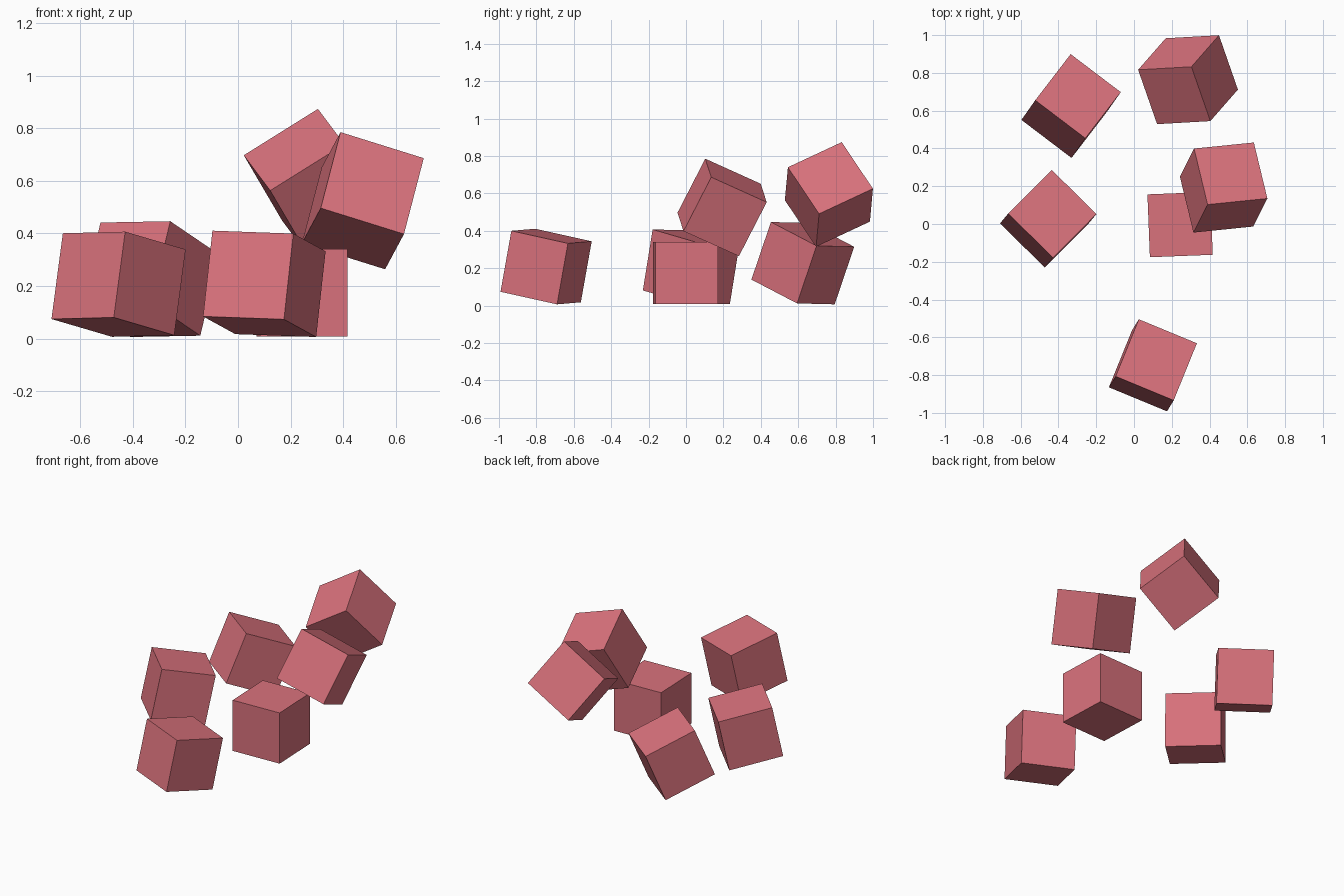
import bpy
from mathutils import Vector, Matrix

if "Cube" in bpy.data.objects:
    bpy.data.objects.remove(bpy.data.objects["Cube"])

SIDE = 0.333

# One flat colour for every block
rose = bpy.data.materials.new("rose_red")
rose.diffuse_color = (0.70, 0.168, 0.203, 1.0)
rose.use_nodes = True
rose.node_tree.nodes["Principled BSDF"].inputs["Base Color"].default_value = rose.diffuse_color


def block(name, centre, edge_a, edge_b):
    """Cube at centre, turned so two of its edges follow the given directions."""
    a = Vector(edge_a).normalized()
    b = Vector(edge_b)
    b = (b - a * b.dot(a)).normalized()
    turn = Matrix((a, b, a.cross(b))).transposed().to_4x4()
    bpy.ops.mesh.primitive_cube_add(size=SIDE)
    ob = bpy.context.object
    ob.name = name
    ob.matrix_world = Matrix.Translation(centre) @ turn
    ob.data.materials.append(rose)


# Tumbled blocks resting near the ground
block("front_block", (0.10, -0.748, 0.2085), (0.307, -0.127, -0.011), (0.121, 0.302, -0.067))
block("left_block", (-0.454, 0.028, 0.207), (0.236, -0.233, 0.006), (0.232, 0.232, -0.068))
block("back_left_block", (-0.333, 0.6245, 0.2265), (0.265, -0.201, 0.005), (0.186, 0.244, -0.127))
block("middle_block", (0.244, -0.003, 0.174), (0.333, 0.013, 0.0), (-0.013, 0.333, 0.0))

# Blocks still in the air
block("upper_right_block", (0.4745, 0.193, 0.5245), (0.317, 0.032, -0.099), (-0.074, 0.296, -0.133))
block("upper_back_block", (0.286, 0.764, 0.594), (-0.28, -0.016, -0.175), (0.101, -0.285, -0.132))
